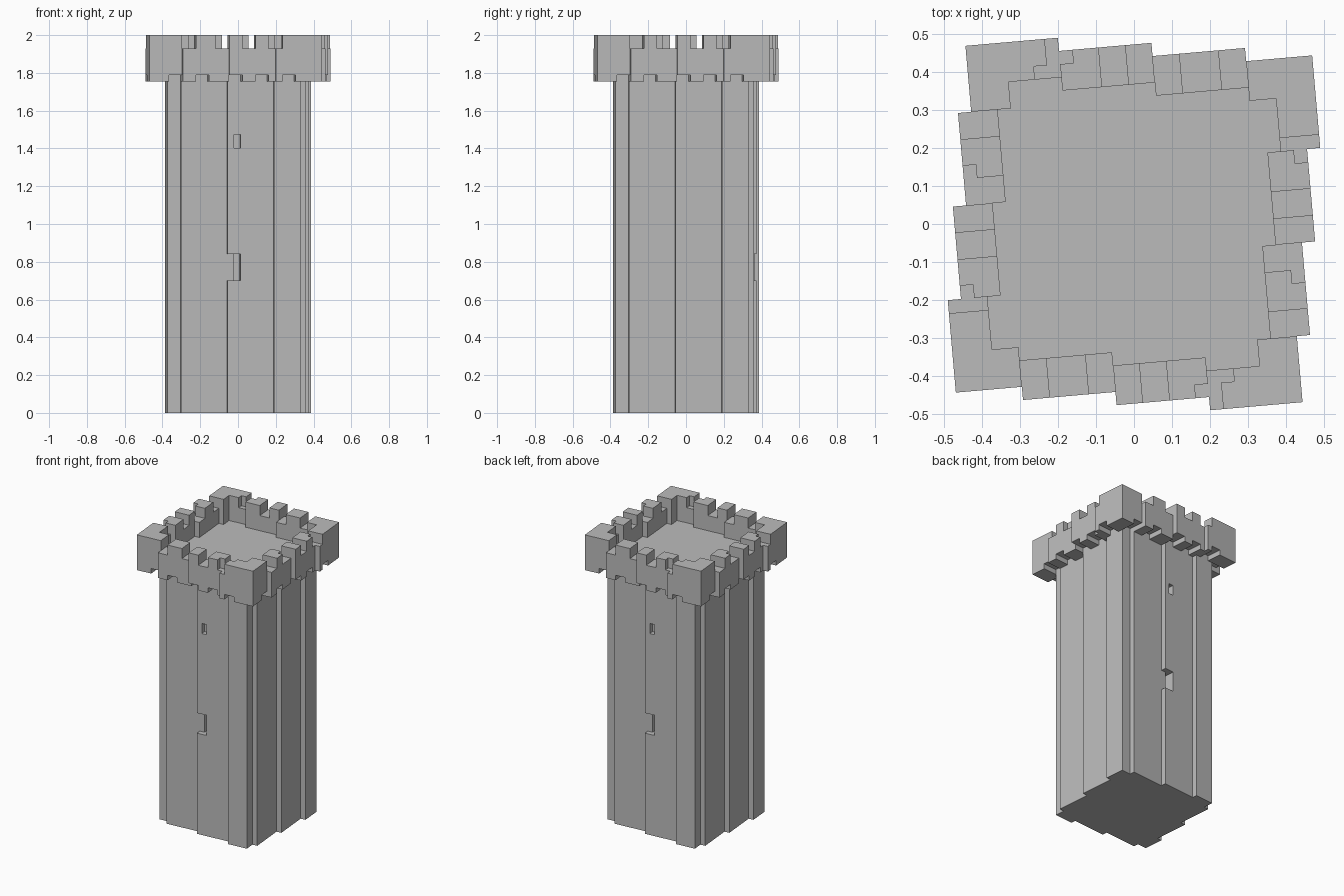
import bpy, bmesh, math
from mathutils import Matrix

if "Cube" in bpy.data.objects:
    bpy.data.objects.remove(bpy.data.objects["Cube"])

S = 0.0349                 # plan size of one block
H = 2 / 57                 # height of one block
LEVELS = [0, 20, 24, 40, 42, 50, 51, 52, 55, 57]
N = 16

stone = bpy.data.materials.new("grey_stone")
stone.diffuse_color = (0.5, 0.5, 0.5, 1)
stone.use_nodes = True
stone.node_tree.nodes["Principled BSDF"].inputs["Base Color"].default_value = stone.diffuse_color


def sides(i, j):
    """The cell seen from front, right, back and left, each turned to the front."""
    return [(i, j), (j, -i), (-i, -j), (-j, i)]


def depth(i):
    """Stepped wall line: one block further out every seven blocks."""
    return 13 + (i + 2) // 7


def inside(i, j, inset):
    return all(v >= inset - depth(u) for u, v in sides(i, j))


def crenel(u, row, flank):
    if u in (-9, -8, -4, -3, 0, 1):
        return True
    if flank and u == -5 and row == 12:
        return True
    if row >= 13:
        return u in (4, 5)
    return u == 5 or (u == 6 and not flank)


def in_shaft(i, j, z):
    if z >= 52 or not inside(i, j, 3):
        return False
    # window slits on front and back
    for u, v in ((i, j), (-i, -j)):
        if 20 <= z < 24 and (u, v) in ((-2, -10), (-1, -10), (-1, -9)):
            return False
        if 40 <= z < 42 and (u, v) == (-1, -10):
            return False
    return True


def in_crown(i, j, z):
    if z < 50 or z >= 57 or not inside(i, j, 0) or inside(i, j, 3):
        return False
    for n, (u, v) in enumerate(sides(i, j)):
        if v < 3 - depth(u):
            # gaps between merlons, and holes under the overhang
            if z >= 55 and crenel(u, -v, n % 2 == 1):
                return False
            if z < 51 and u in (-11, -10, -7, -6, -2, -1, 2, 3, 6, 7):
                return False
    return True


def fill(test):
    return {(i, j, k) for k in range(len(LEVELS) - 1)
            for i in range(-N, N + 1) for j in range(-N, N + 1)
            if test(i, j, LEVELS[k])}


# outward corner loops of a block for each direction
FACES = {
    (1, 0, 0): ((1, 0, 0), (1, 1, 0), (1, 1, 1), (1, 0, 1)),
    (-1, 0, 0): ((0, 0, 0), (0, 0, 1), (0, 1, 1), (0, 1, 0)),
    (0, 1, 0): ((0, 1, 0), (0, 1, 1), (1, 1, 1), (1, 1, 0)),
    (0, -1, 0): ((0, 0, 0), (1, 0, 0), (1, 0, 1), (0, 0, 1)),
    (0, 0, 1): ((0, 0, 1), (1, 0, 1), (1, 1, 1), (0, 1, 1)),
    (0, 0, -1): ((0, 0, 0), (0, 1, 0), (1, 1, 0), (1, 0, 0)),
}


def build(name, cells, whole):
    """Skin the visible block faces and merge the flat ones."""
    bm = bmesh.new()
    verts = {}

    def vert(p):
        if p not in verts:
            verts[p] = bm.verts.new(((p[0] - 0.5) * S, (p[1] - 0.5) * S, LEVELS[p[2]] * H))
        return verts[p]

    for c in sorted(cells):
        for d, loop in FACES.items():
            if tuple(a + b for a, b in zip(c, d)) not in whole:
                bm.faces.new([vert(tuple(a + b for a, b in zip(c, q))) for q in loop])
    bmesh.ops.dissolve_limit(bm, angle_limit=0.01, verts=bm.verts[:], edges=bm.edges[:])
    bmesh.ops.triangulate(bm, faces=[f for f in bm.faces if len(f.verts) > 4])
    bm.transform(Matrix.Rotation(math.radians(5), 4, 'Z'))
    mesh = bpy.data.meshes.new(name)
    bm.to_mesh(mesh)
    bm.free()
    mesh.materials.append(stone)
    bpy.context.collection.objects.link(bpy.data.objects.new(name, mesh))


shaft = fill(in_shaft)
crown = fill(in_crown)
build("tower_shaft", shaft, shaft | crown)
build("battlement_crown", crown, shaft | crown)
